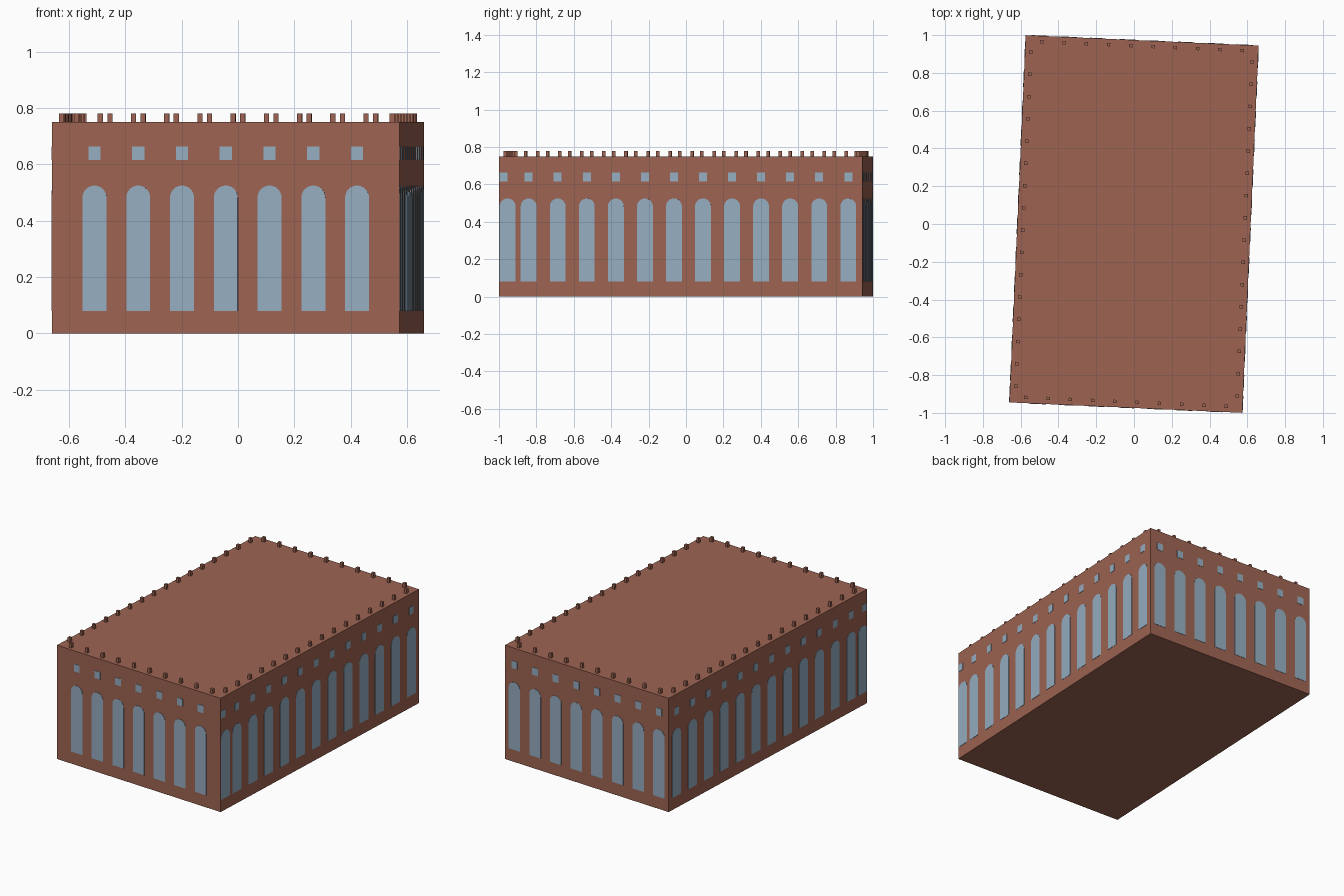
import bpy, bmesh, math
from mathutils import Matrix, Vector

if "Cube" in bpy.data.objects:
    bpy.data.objects.remove(bpy.data.objects["Cube"])

W, L, H = 1.234, 1.946, 0.75          # width, length, wall height
TURN = Matrix.Rotation(math.radians(-2.55), 4, 'Z')
STEP = 0.1555                         # window spacing
PROUD = 0.002                         # how far the panes stand off the wall


def material(name, rgb):
    m = bpy.data.materials.new(name)
    m.diffuse_color = (*rgb, 1)
    m.use_nodes = True
    m.node_tree.nodes["Principled BSDF"].inputs["Base Color"].default_value = m.diffuse_color
    return m


brick = material("brick", (0.34, 0.127, 0.085))
glass = material("glass", (0.30, 0.42, 0.53))


def finish(name, bm, mat):
    bmesh.ops.recalc_face_normals(bm, faces=bm.faces)
    bm.transform(TURN)
    me = bpy.data.meshes.new(name)
    bm.to_mesh(me)
    bm.free()
    me.materials.append(mat)
    ob = bpy.data.objects.new(name, me)
    bpy.context.collection.objects.link(ob)
    return ob


def add_box(bm, center, size):
    bmesh.ops.create_cube(bm, size=1, matrix=Matrix.Translation(center) @ Matrix.Diagonal((*size, 1)))


def add_pane(bm, outline, wall, u):
    """Thin pane standing on a wall; outline is in (across, up)."""
    face = bm.faces.new([bm.verts.new(wall @ Vector((u + a, 0.001, z))) for a, z in outline])
    ext = bmesh.ops.extrude_face_region(bm, geom=[face])
    moved = [v for v in ext["geom"] if isinstance(v, bmesh.types.BMVert)]
    out = wall.to_3x3() @ Vector((0, -PROUD - 0.001, 0))
    bmesh.ops.translate(bm, verts=moved, vec=out)


# Window outlines: round-headed arch and small square
R = 0.0425
arch = [(-R, 0.08), (R, 0.08)] + [
    (R * math.cos(math.pi * i / 16), 0.4825 + R * math.sin(math.pi * i / 16)) for i in range(17)]
S = 0.0215
square = [(-S, 0.615), (S, 0.615), (S, 0.664), (-S, 0.664)]

# Main block
bm = bmesh.new()
add_box(bm, (0, 0, H / 2), (W, L, H))
finish("walls", bm, brick)


def wall_frame(angle, dist):
    return Matrix.Rotation(math.radians(angle), 4, 'Z') @ Matrix.Translation((0, -dist, 0))


# Windows: side walls end with one extra window squeezed against the front corner
front_row = [(i - 3) * STEP for i in range(7)]
back_row = [(i - 3.5) * STEP for i in range(8)]
side_row = [0.896 - i * STEP for i in range(12)]
END = L / 2 - 0.003
walls = {
    "front": (wall_frame(0, L / 2), front_row, 0),
    "right": (wall_frame(90, W / 2), side_row, -1),
    "back": (wall_frame(180, L / 2), back_row, 0),
    "left": (wall_frame(-90, W / 2), [-u for u in side_row], 1),
}
for side, (frame, row, corner) in walls.items():
    for label, outline, half in (("arched_windows", arch, R), ("square_windows", square, S)):
        bm = bmesh.new()
        for u in row + ([corner * (END - half)] if corner else []):
            add_pane(bm, outline, frame, u)
        finish(f"{side}_{label}", bm, glass)

# Small blocks along the roof edge
bm = bmesh.new()
B, INSET = 0.018, 0.03
for s in (-1, 1):
    for i in range(16):
        add_box(bm, (s * (W / 2 - INSET), (i - 7.5) * 0.118, H + 0.015), (B, B, 0.03))
    for i in range(10):
        add_box(bm, ((i - 4.5) * 0.118, s * (L / 2 - INSET), H + 0.015), (B, B, 0.03))
finish("roof_edge_blocks", bm, brick)
